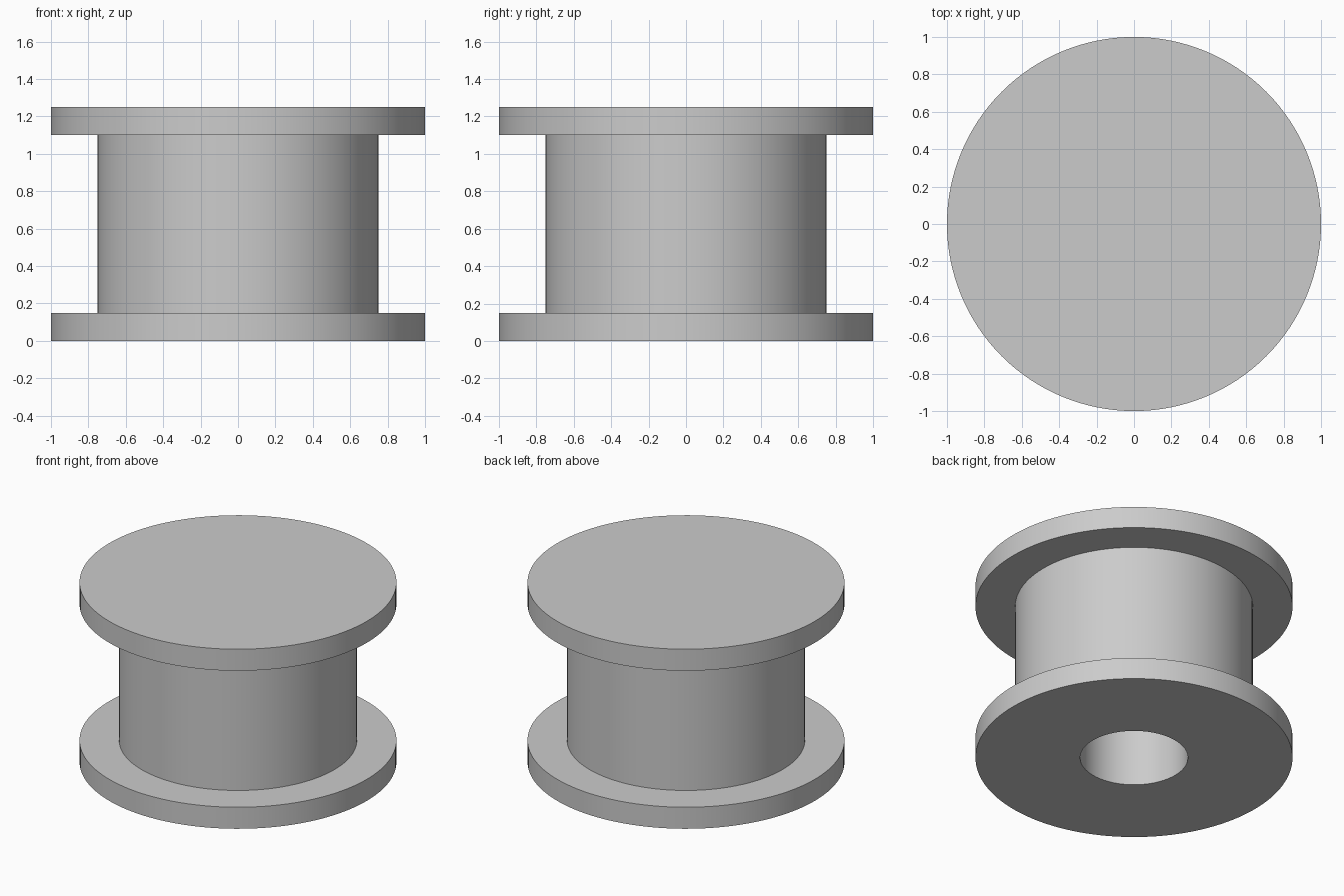
import bpy
import bmesh
import math

cube = bpy.data.objects.get("Cube")
if cube:
    bpy.data.objects.remove(cube, do_unlink=True)

SEGMENTS = 128
HEIGHT = 1.25
FLANGE = 0.15
FLANGE_R, DRUM_R, BORE_R = 1.0, 0.75, 0.34
BORE_TOP = HEIGHT - FLANGE

# Plain grey material
grey = bpy.data.materials.new("plain_grey")
grey.use_nodes = True
colour = (0.6, 0.6, 0.6, 1)
grey.diffuse_color = colour
grey.node_tree.nodes["Principled BSDF"].inputs["Base Color"].default_value = colour


def lathe(name, profile, material):
    """Revolve a (radius, height) profile around z into a closed solid."""
    bm = bmesh.new()
    verts = [bm.verts.new((r, 0, z)) for r, z in profile]
    edges = [bm.edges.new(pair) for pair in zip(verts, verts[1:])]
    bmesh.ops.spin(bm, geom=verts + edges, cent=(0, 0, 0), axis=(0, 0, 1),
                   angle=math.tau, steps=SEGMENTS, use_duplicate=False)
    bmesh.ops.remove_doubles(bm, verts=bm.verts[:], dist=0.0001)
    bmesh.ops.recalc_face_normals(bm, faces=bm.faces[:])
    mesh = bpy.data.meshes.new(name)
    bm.to_mesh(mesh)
    bm.free()
    mesh.materials.append(material)
    obj = bpy.data.objects.new(name, mesh)
    bpy.context.collection.objects.link(obj)
    return obj


# Spool: blind bore, lower flange, drum, upper flange
spool = lathe("spool", [
    (0, BORE_TOP), (BORE_R, BORE_TOP), (BORE_R, 0),
    (FLANGE_R, 0), (FLANGE_R, FLANGE),
    (DRUM_R, FLANGE), (DRUM_R, HEIGHT - FLANGE),
    (FLANGE_R, HEIGHT - FLANGE), (FLANGE_R, HEIGHT),
    (0, HEIGHT),
], grey)

# Smooth curved walls, crisp rims
bpy.ops.object.select_all(action="DESELECT")
spool.select_set(True)
bpy.context.view_layer.objects.active = spool
bpy.ops.object.shade_smooth_by_angle(angle=math.radians(30))
